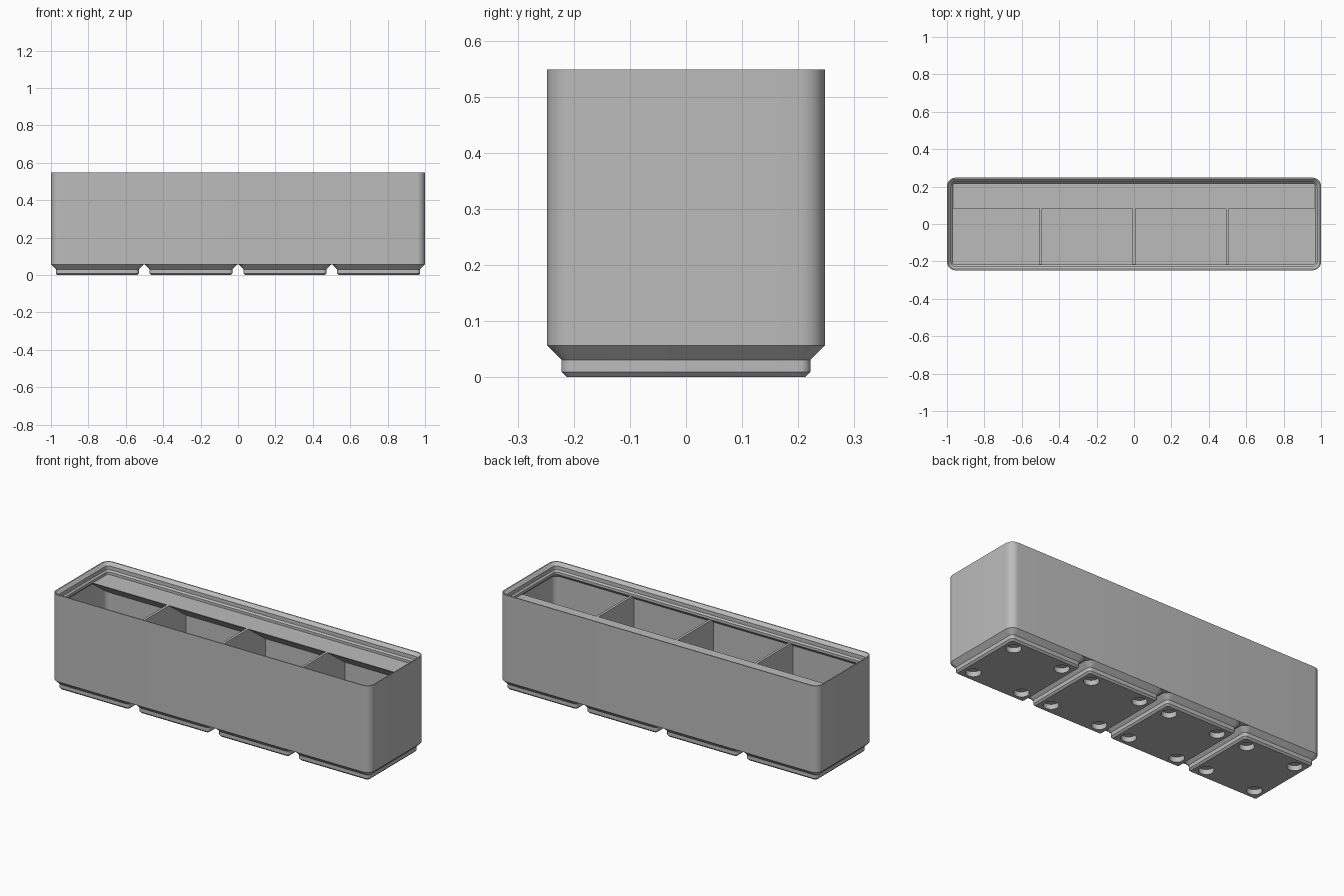
import bpy, bmesh, math

old = bpy.data.objects.get("Cube")
if old:
    bpy.data.objects.remove(old, do_unlink=True)

# Working sizes are in millimetres and scaled to a 2 unit length
S = 2 / 167.5
LENGTH, WIDTH, RADIUS = 167.5, 41.5, 3.75
PITCH, UNITS = 42, 4
WALL, FLOOR, BODY_Z, RIM_Z, TOP = 0.95, 7, 4.75, 40.8, 45.9

grey = bpy.data.materials.new("plain_grey")
grey.use_nodes = True
COLOUR = (0.5, 0.5, 0.5, 1)
grey.diffuse_color = COLOUR
grey.node_tree.nodes["Principled BSDF"].inputs["Base Color"].default_value = COLOUR


def finish(name, bm, smooth=True):
    bmesh.ops.scale(bm, vec=(S, S, S), verts=bm.verts)
    bmesh.ops.recalc_face_normals(bm, faces=bm.faces)
    mesh = bpy.data.meshes.new(name)
    bm.to_mesh(mesh)
    bm.free()
    obj = bpy.data.objects.new(name, mesh)
    bpy.context.collection.objects.link(obj)
    mesh.materials.append(grey)
    if smooth:
        shade(obj)
    return obj


def shade(obj):
    bpy.ops.object.select_all(action='DESELECT')
    obj.select_set(True)
    bpy.context.view_layer.objects.active = obj
    bpy.ops.object.shade_smooth_by_angle(angle=math.radians(25))


def ring(bm, length, width, inset, z, cx=0, steps=8):
    """Rounded rectangle of vertices, shrunk by inset."""
    r = RADIUS - inset
    verts = []
    for q, (sx, sy) in enumerate(((1, 1), (-1, 1), (-1, -1), (1, -1))):
        for i in range(steps + 1):
            a = (q + i / steps) * math.pi / 2
            verts.append(bm.verts.new((cx + sx * (length / 2 - RADIUS) + r * math.cos(a),
                                       sy * (width / 2 - RADIUS) + r * math.sin(a), z)))
    return verts


def loft(length, width, profile, cx=0):
    """Solid through rounded rectangles given as (inset, height)."""
    bm = bmesh.new()
    rings = [ring(bm, length, width, d, z, cx) for d, z in profile]
    for a, b in zip(rings, rings[1:]):
        for i in range(len(a)):
            j = (i + 1) % len(a)
            bm.faces.new((a[i], a[j], b[j], b[i]))
    bm.faces.new(rings[0][::-1])
    bm.faces.new(rings[-1])
    return bm


def box(bm, x0, x1, y0, y1, z0, z1):
    verts = bmesh.ops.create_cube(bm, size=1)["verts"]
    bmesh.ops.scale(bm, vec=(x1 - x0, y1 - y0, z1 - z0), verts=verts)
    bmesh.ops.translate(bm, vec=((x0 + x1) / 2, (y0 + y1) / 2, (z0 + z1) / 2), verts=verts)


# Hollow body with the stepped stacking rim
finish("bin_body", loft(LENGTH, WIDTH, [
    (0, BODY_Z), (0, TOP), (0.5, TOP), (1.9, 44.5), (1.9, 42.7),
    (2.6, 42), (2.6, RIM_Z), (WALL, 39.15), (WALL, FLOOR)]))

# Stepped feet with four round sockets each
for n in range(UNITS):
    cx = (n - (UNITS - 1) / 2) * PITCH
    foot = finish(f"foot_{n + 1}", loft(WIDTH, WIDTH, [
        (2.95, 0), (2.15, 0.8), (2.15, 2.6), (0, BODY_Z), (0.3, 5)], cx), False)
    bm = bmesh.new()
    for sx in (-1, 1):
        for sy in (-1, 1):
            made = bmesh.ops.create_cone(bm, cap_ends=True, segments=32,
                                         radius1=3.25, radius2=3.25, depth=4.8)
            bmesh.ops.translate(bm, vec=(cx + sx * 13, sy * 13, 0), verts=made["verts"])
    cutter = finish(f"socket_cutter_{n + 1}", bm, False)
    cut = foot.modifiers.new("sockets", 'BOOLEAN')
    cut.operation, cut.solver, cut.object = 'DIFFERENCE', 'EXACT', cutter
    bpy.context.view_layer.objects.active = foot
    bpy.ops.object.modifier_apply(modifier=cut.name)
    bpy.data.objects.remove(cutter, do_unlink=True)
    shade(foot)

# Thin dividers between the compartments
half_x, half_y, thick = LENGTH / 2 - WALL, WIDTH / 2 - WALL, 1.2
bm = bmesh.new()
for k in (-1, 0, 1):
    x = k * (2 * half_x + thick) / UNITS
    box(bm, x - thick / 2, x + thick / 2, -half_y, half_y, FLOOR, RIM_Z - 0.03)
finish("dividers", bm, False)

# Label ledge along the back, sloped underneath
front_y, lip = 6.95, 0.2
drop = lip + (half_y - front_y) * math.tan(math.radians(36))
bm = bmesh.new()
profile = [(half_y, RIM_Z), (front_y, RIM_Z), (front_y, RIM_Z - lip), (half_y, RIM_Z - drop)]
face = bm.faces.new([bm.verts.new((-half_x, y, z)) for y, z in profile])
new = bmesh.ops.extrude_face_region(bm, geom=[face])["geom"]
bmesh.ops.translate(bm, vec=(2 * half_x, 0, 0),
                    verts=[v for v in new if isinstance(v, bmesh.types.BMVert)])
corners = [e for e in bm.edges
           if all(v.co.y > half_y - 0.01 for v in e.verts)
           and abs(e.verts[0].co.x - e.verts[1].co.x) < 0.01]
bmesh.ops.bevel(bm, geom=corners, offset=RADIUS - WALL, offset_type='OFFSET',
                segments=6, profile=0.5, affect='EDGES')
finish("label_ledge", bm)
